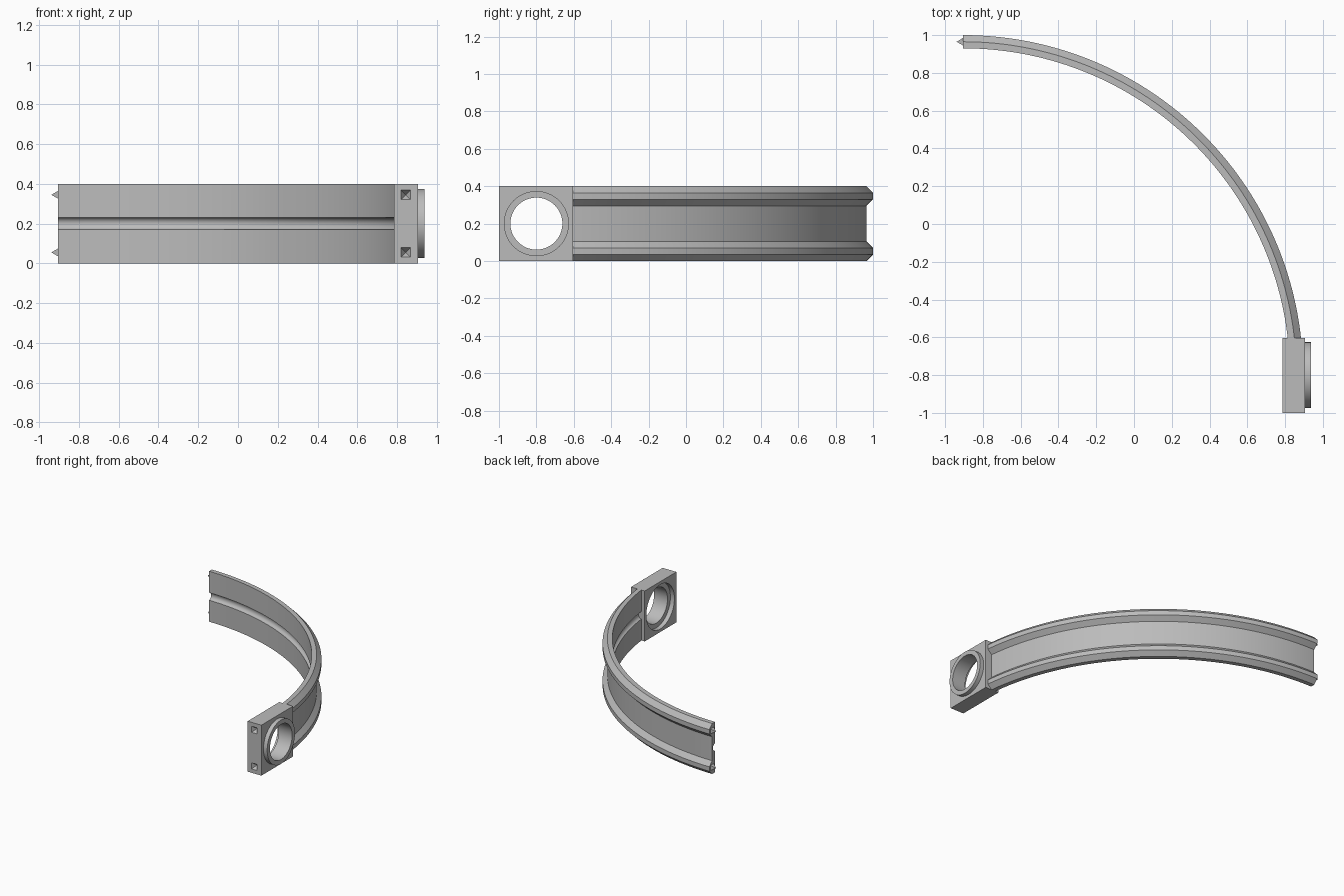
import bpy, bmesh
from math import sin, cos, pi, radians, sqrt
from mathutils import Matrix, Vector

if "Cube" in bpy.data.objects:
    bpy.data.objects.remove(bpy.data.objects["Cube"], do_unlink=True)

grey = bpy.data.materials.new("mid_grey")
grey.use_nodes = True
grey.diffuse_color = (0.5, 0.5, 0.5, 1)
grey.node_tree.nodes["Principled BSDF"].inputs["Base Color"].default_value = (0.5, 0.5, 0.5, 1)

HEIGHT = 0.4
CENTRE = Vector((-0.905, -0.8))   # centre of the arc in plan
R_OUT, R_WEB, R_IN = 1.8, 1.765, 1.73
PEG_Z = (0.055, 0.345)


def make_object(name, bm):
    bmesh.ops.recalc_face_normals(bm, faces=bm.faces)
    mesh = bpy.data.meshes.new(name)
    bm.to_mesh(mesh)
    bm.free()
    mesh.materials.append(grey)
    obj = bpy.data.objects.new(name, mesh)
    bpy.context.collection.objects.link(obj)
    return obj


def smooth(obj):
    bpy.ops.object.select_all(action='DESELECT')
    obj.select_set(True)
    bpy.context.view_layer.objects.active = obj
    bpy.ops.object.shade_smooth_by_angle(angle=radians(30))


def cone(name, start, end, r1, r2, sides):
    """Cylinder, cone or pyramid running from start to end."""
    start, end = Vector(start), Vector(end)
    axis = end - start
    bm = bmesh.new()
    bmesh.ops.create_cone(bm, cap_ends=True, segments=sides, radius1=r1,
                          radius2=r2, depth=axis.length)
    turn = Matrix.Rotation(pi / 4, 4, 'Z') if sides == 4 else Matrix()
    place = Matrix.Translation((start + end) / 2) @ axis.to_track_quat('Z', 'Y').to_matrix().to_4x4()
    bmesh.ops.transform(bm, matrix=place @ turn, verts=bm.verts)
    bmesh.ops.remove_doubles(bm, verts=bm.verts, dist=1e-5)
    return make_object(name, bm)


def combine(target, tool, operation):
    mod = target.modifiers.new("combine", 'BOOLEAN')
    mod.operation = operation
    mod.solver = 'EXACT'
    mod.object = tool
    bpy.context.view_layer.objects.active = target
    bpy.ops.object.modifier_apply(modifier=mod.name)
    bpy.data.objects.remove(tool, do_unlink=True)


# Curved band: two outer rails, thin web and a rounded groove inside
lower = [(R_WEB, 0), (R_OUT, 0.035), (R_OUT, 0.07), (R_WEB, 0.105)]
upper = [(r, HEIGHT - z) for r, z in reversed(lower)]
groove = [(R_IN + 0.025 * sin(pi * i / 8), 0.2 + 0.03 * cos(pi * i / 8)) for i in range(9)]
profile = lower + upper + [(R_IN, HEIGHT)] + groove + [(R_IN, 0)]

STEPS = 64
first, last = radians(6.2), radians(90)
bm = bmesh.new()
rings = []
for i in range(STEPS + 1):
    a = first + (last - first) * i / STEPS
    rings.append([bm.verts.new((CENTRE.x + r * cos(a), CENTRE.y + r * sin(a), z))
                  for r, z in profile])
for ring, following in zip(rings, rings[1:]):
    for j in range(len(profile)):
        k = (j + 1) % len(profile)
        bm.faces.new((ring[j], ring[k], following[k], following[j]))
bm.faces.new(rings[0])
bm.faces.new(rings[-1])
band = make_object("curved_band", bm)
smooth(band)

# Pointed pegs on the free end
for side, z in zip(("lower", "upper"), PEG_Z):
    y = CENTRE.y + R_WEB
    cone(side + "_peg", (CENTRE.x, y, z), (CENTRE.x - 0.034, y, z), 0.02 * sqrt(2), 0, 4)

# Square end block
x0, x1, y0, y1 = 0.785, 0.905, -1.0, -0.603
bm = bmesh.new()
bmesh.ops.create_cube(bm, size=1)
bmesh.ops.scale(bm, vec=(x1 - x0, y1 - y0, HEIGHT), verts=bm.verts)
bmesh.ops.translate(bm, vec=((x0 + x1) / 2, (y0 + y1) / 2, HEIGHT / 2), verts=bm.verts)
block = make_object("end_block", bm)


def disc(name, xa, xb, radius):
    return cone(name, (xa, -0.8, 0.2), (xb, -0.8, 0.2), radius, radius, 64)


# Raised collar, matching socket on the inner side, and the through hole
combine(block, disc("collar", x1 - 0.03, x1 + 0.033, 0.174), 'UNION')
combine(block, disc("socket", x0 - 0.05, x0 + 0.035, 0.176), 'DIFFERENCE')
combine(block, disc("bore", x0 - 0.1, x1 + 0.1, 0.139), 'DIFFERENCE')

# Pyramid sockets for the pegs in the front face
for z in PEG_Z:
    pit = cone("pit", (0.844, y0 - 0.01, z), (0.844, y0 + 0.035, z), 0.031 * sqrt(2), 0, 4)
    combine(block, pit, 'DIFFERENCE')
smooth(block)
